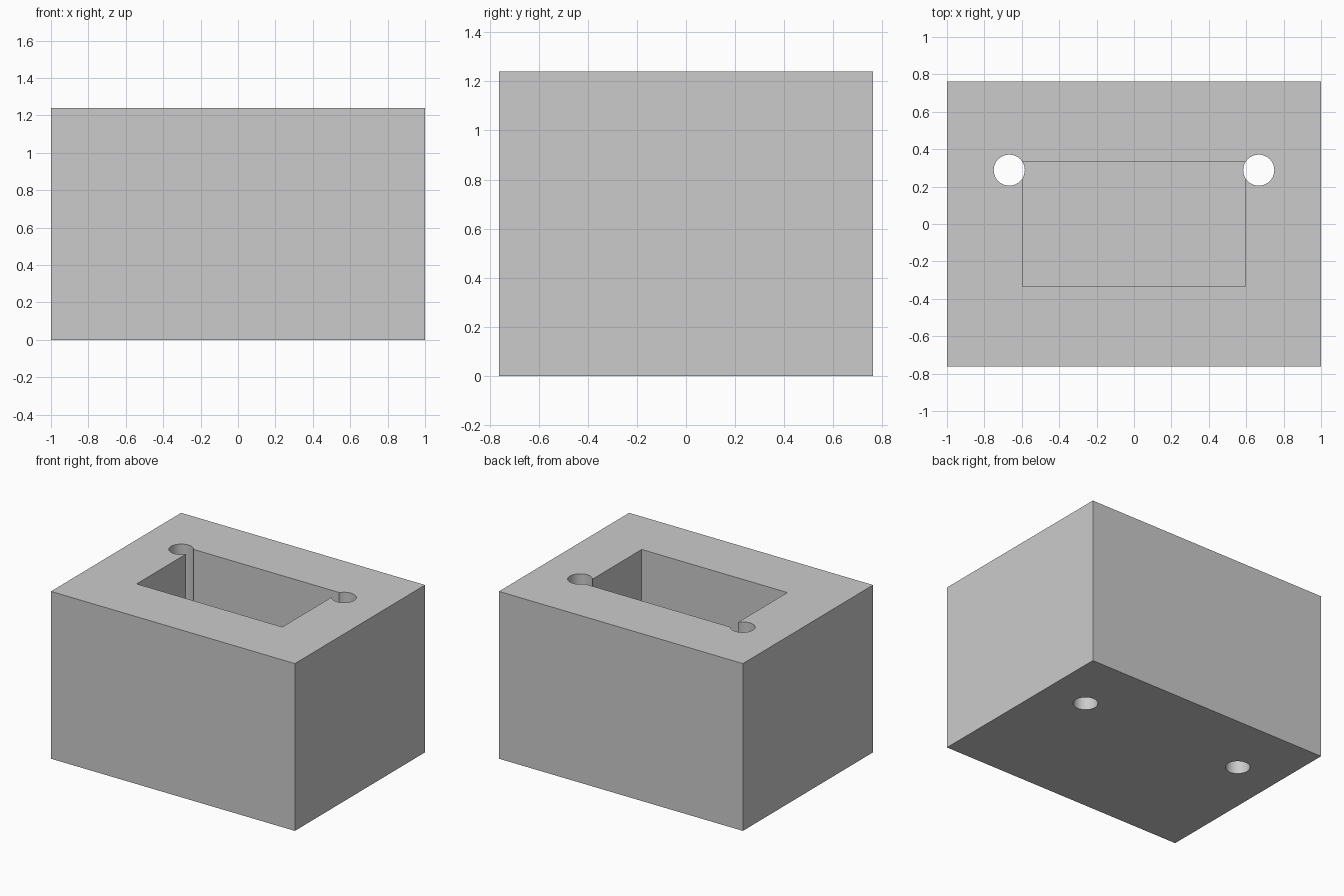
import bpy
import bmesh
import math
from mathutils import Matrix, Vector

default = bpy.data.objects.get("Cube")
if default:
    bpy.data.objects.remove(default, do_unlink=True)

WIDTH, DEPTH, HEIGHT = 2.0, 1.524, 1.24
FLOOR = 0.4          # thickness under the pocket
POCKET_W, POCKET_D = 1.194, 0.668
HOLE_X, HOLE_Y, HOLE_R = 0.667, 0.288, 0.083

grey = bpy.data.materials.new("plain_grey")
grey.use_nodes = True
colour = (0.6, 0.6, 0.6, 1.0)
grey.diffuse_color = colour
grey.node_tree.nodes["Principled BSDF"].inputs["Base Color"].default_value = colour


def make_object(name, bm):
    mesh = bpy.data.meshes.new(name)
    bm.to_mesh(mesh)
    bm.free()
    obj = bpy.data.objects.new(name, mesh)
    bpy.context.collection.objects.link(obj)
    mesh.materials.append(grey)
    return obj


def box(name, w, d, z0, z1):
    bm = bmesh.new()
    place = Matrix.Translation((0, 0, (z0 + z1) / 2)) @ Matrix.Diagonal((w, d, z1 - z0, 1))
    bmesh.ops.create_cube(bm, size=1, matrix=place)
    return make_object(name, bm)


def rod(name, x, y, r, z0, z1):
    bm = bmesh.new()
    bmesh.ops.create_cone(bm, cap_ends=True, segments=64, radius1=r, radius2=r,
                          depth=z1 - z0,
                          matrix=Matrix.Translation(Vector((x, y, (z0 + z1) / 2))))
    return make_object(name, bm)


# Solid block
block = box("block", WIDTH, DEPTH, 0, HEIGHT)

# Cutters: central pocket and two through holes at its rear corners
cutters = [box("pocket_cutter", POCKET_W, POCKET_D, FLOOR, HEIGHT + 0.1)]
for side, label in ((1, "left"), (-1, "right")):
    cutters.append(rod(label + "_hole_cutter", side * HOLE_X, HOLE_Y, HOLE_R,
                       -0.1, HEIGHT + 0.2))

bpy.ops.object.select_all(action="DESELECT")
block.select_set(True)
bpy.context.view_layer.objects.active = block
for cutter in cutters:
    cutter.hide_render = True
    cut = block.modifiers.new(cutter.name, "BOOLEAN")
    cut.operation = "DIFFERENCE"
    cut.solver = "EXACT"
    cut.object = cutter
    bpy.ops.object.modifier_apply(modifier=cut.name)
    bpy.data.objects.remove(cutter, do_unlink=True)

# Round hole walls, crisp edges
bpy.ops.object.shade_smooth_by_angle(angle=math.radians(30))
